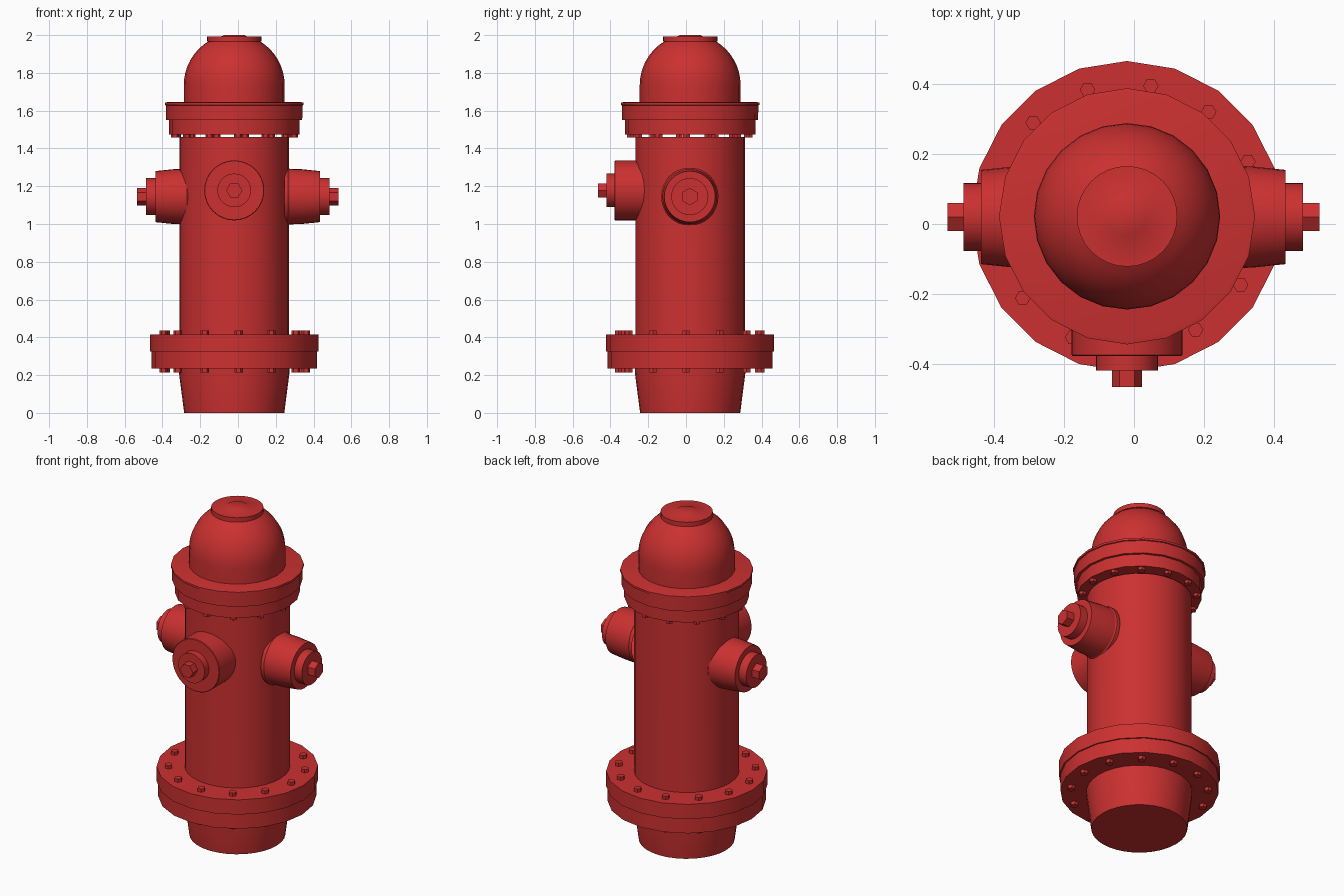
import bpy, bmesh, math
from mathutils import Matrix, Vector

if "Cube" in bpy.data.objects:
    bpy.data.objects.remove(bpy.data.objects["Cube"])

CX, CY = -0.02, 0.022          # axis of the barrel

red = bpy.data.materials.new("red_paint")
red.diffuse_color = (0.6, 0.03, 0.03, 1)
red.use_nodes = True
red.node_tree.nodes["Principled BSDF"].inputs["Base Color"].default_value = red.diffuse_color


def ring_stack(bm, profile, sides, matrix, phase=0.0):
    """Lathe (radius, height) points round local z; a radius of 0 makes a pole."""
    rings = []
    for r, h in profile:
        if r == 0:
            rings.append([bm.verts.new(matrix @ Vector((0, 0, h)))])
            continue
        angles = [phase + math.tau * i / sides for i in range(sides)]
        rings.append([bm.verts.new(matrix @ Vector((r * math.cos(a), r * math.sin(a), h)))
                      for a in angles])
    for low, high in zip(rings, rings[1:]):
        for i in range(sides):
            j = (i + 1) % sides
            quad = [low[i % len(low)], low[j % len(low)], high[j % len(high)], high[i % len(high)]]
            bm.faces.new(list(dict.fromkeys(quad)))


def finish(name, bm):
    bmesh.ops.recalc_face_normals(bm, faces=bm.faces)
    mesh = bpy.data.meshes.new(name)
    bm.to_mesh(mesh)
    bm.free()
    mesh.materials.append(red)
    obj = bpy.data.objects.new(name, mesh)
    bpy.context.collection.objects.link(obj)
    bpy.ops.object.select_all(action='DESELECT')
    obj.select_set(True)
    bpy.context.view_layer.objects.active = obj
    bpy.ops.object.shade_smooth_by_angle(angle=math.radians(32))
    return obj


def lathe(name, profile, sides, matrix=Matrix.Translation((CX, CY, 0))):
    bm = bmesh.new()
    ring_stack(bm, profile, sides, matrix)
    return finish(name, bm)


def bolt_ring(name, count, radius, z0, z1, size, start):
    bm = bmesh.new()
    for i in range(count):
        a = math.radians(start) + math.tau * i / count
        m = Matrix.Translation((CX + radius * math.cos(a), CY + radius * math.sin(a), 0))
        ring_stack(bm, [(0, z0), (size, z0), (size, z1), (0, z1)], 6, m)
    return finish(name, bm)


def outlet(name, matrix, cap, collar, nut):
    """Cap, collar and hex nut along local z."""
    bm = bmesh.new()
    ring_stack(bm, cap, 32, matrix)
    ring_stack(bm, collar, 32, matrix)
    ring_stack(bm, nut, 6, matrix)
    return finish(name, bm)


# Barrel, tapering at the foot
lathe("barrel", [(0, 0), (0.265, 0), (0.293, 0.215), (0.29, 0.42), (0.29, 1.46), (0, 1.46)], 32)

# Base flange, two stacked plates
lathe("base_flange_lower", [(0.28, 0.235), (0.437, 0.235), (0.437, 0.325), (0.28, 0.325)], 20)
lathe("base_flange_upper", [(0.28, 0.325), (0.445, 0.325), (0.445, 0.415), (0.28, 0.415)], 20)
bolt_ring("base_bolts", 13, 0.38, 0.215, 0.435, 0.022, -86.5)

# Bonnet flange with a thin lip, bolted from below
lathe("bonnet_flange_lower", [(0, 1.475), (0.345, 1.475), (0.345, 1.55), (0, 1.55)], 20)
lathe("bonnet_flange_upper", [(0, 1.55), (0.36, 1.55), (0.361, 1.628), (0.367, 1.63),
                              (0.367, 1.642), (0.355, 1.645), (0, 1.645)], 20)
bolt_ring("bonnet_bolts", 13, 0.318, 1.457, 1.49, 0.021, -86.5)

# Domed bonnet and its top cap
dome = [(0.267, 1.64)]
for i in range(9):
    a = math.radians(59 * i / 8)
    dome.append((0.267 * math.cos(a), 1.735 + 0.27 * math.sin(a)))
lathe("bonnet_dome", dome + [(0, 1.967)], 24)
lathe("bonnet_cap", [(0, 1.965), (0.144, 1.965), (0.144, 1.992), (0.065, 1.994),
                     (0.055, 2.0), (0, 2.0)], 32)

# Side outlets, mirrored
side_cap = [(0.152, 0.247), (0.152, 0.268), (0.147, 0.275), (0.145, 0.34),
            (0.135, 0.436), (0, 0.436)]
for name, sign in (("right_outlet", 1), ("left_outlet", -1)):
    m = Matrix.Translation((-0.002, 0.02, 1.145)) @ Matrix.Rotation(sign * math.pi / 2, 4, 'Y')
    outlet(name, m, side_cap,
           [(0.098, 0.43), (0.098, 0.486), (0, 0.486)],
           [(0.046, 0.48), (0.046, 0.533), (0, 0.533)])

# Front outlet, larger and slightly higher
m = Matrix.Translation((CX, 0, 1.178)) @ Matrix.Rotation(math.pi / 2, 4, 'X')
outlet("front_outlet", m,
       [(0.159, 0.2), (0.159, 0.375), (0.156, 0.378), (0, 0.378)],
       [(0.089, 0.37), (0.089, 0.42), (0, 0.42)],
       [(0.043, 0.41), (0.043, 0.467), (0, 0.467)])
